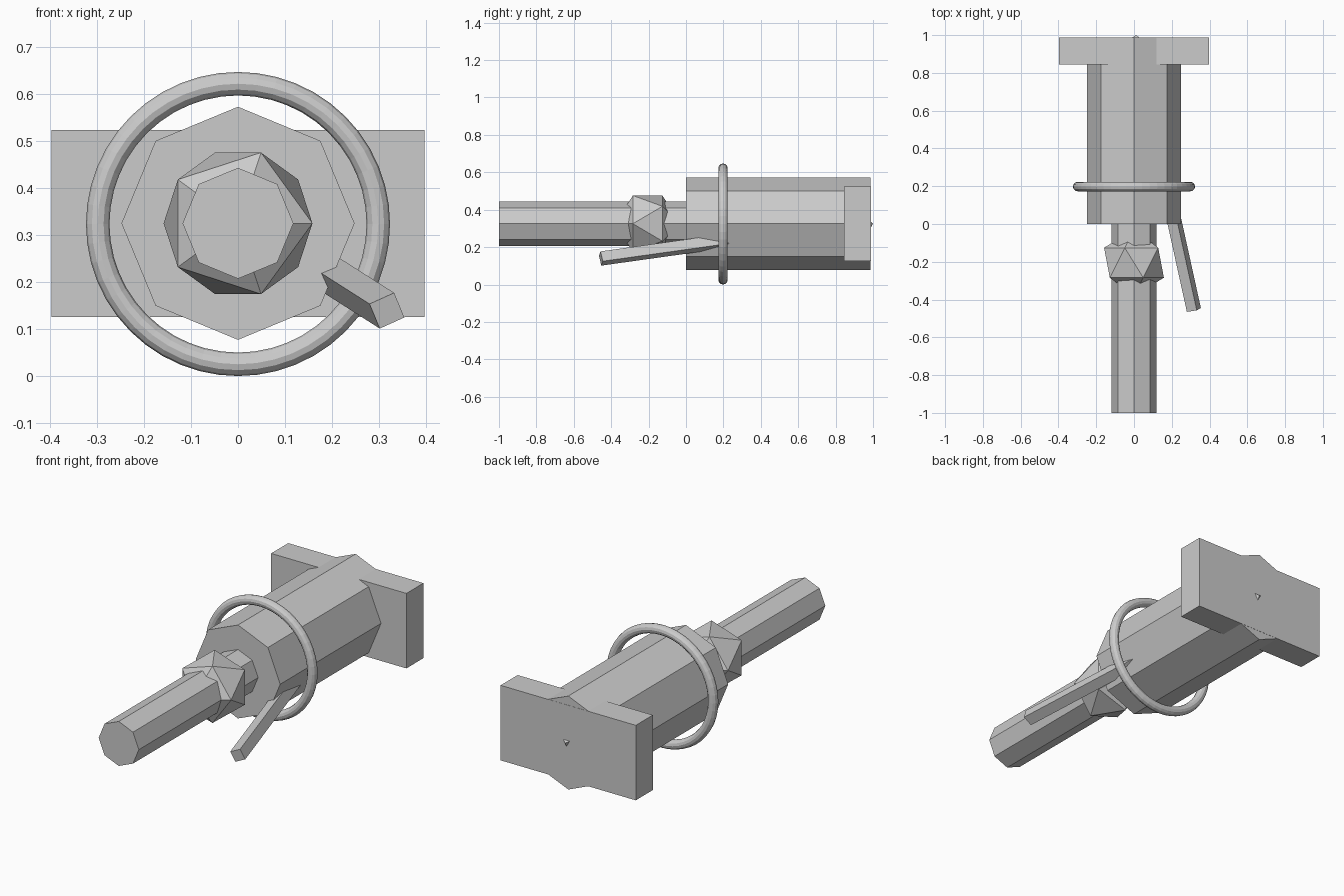
import bpy, bmesh, math
from mathutils import Matrix, Vector

if "Cube" in bpy.data.objects:
    bpy.data.objects.remove(bpy.data.objects["Cube"])

AXIS_Z = 0.325  # height of the long axis


def make(name, build, matrix):
    """Build a mesh with a bmesh operator and bake the matrix into it."""
    bm = bmesh.new()
    build(bm)
    bm.transform(matrix)
    bmesh.ops.recalc_face_normals(bm, faces=bm.faces)
    mesh = bpy.data.meshes.new(name)
    bm.to_mesh(mesh)
    bm.free()
    obj = bpy.data.objects.new(name, mesh)
    bpy.context.collection.objects.link(obj)
    return obj


def rod(name, radius, y0, y1, sides=8, tip=None, x=0):
    """Prism or cone lying along y."""
    m = Matrix.Translation((x, (y0 + y1) / 2, AXIS_Z)) @ Matrix.Rotation(-math.pi / 2, 4, 'X')
    return make(name, lambda bm: bmesh.ops.create_cone(
        bm, cap_ends=True, segments=sides, radius1=radius,
        radius2=radius if tip is None else tip, depth=y1 - y0), m)


def box(name, matrix, size):
    return make(name, lambda bm: bmesh.ops.create_cube(bm, size=1),
                matrix @ Matrix.Diagonal((*size, 1)))


# Octagonal barrel and thinner shaft
rod("barrel", 0.248, 0.0, 0.987)
rod("shaft", 0.118, -1.0, 0.02)

# End plate across the back
box("end_plate", Matrix.Translation((0, 0.9165, 0.325)), (0.794, 0.143, 0.398))

# Small point sticking out of the end plate
rod("back_point", 0.045, 0.975, 1.0, sides=3, tip=0.0, x=0.01)

# Faceted collar: icosahedron with its poles along y, one front vertex at +x
def icosahedron(bm):
    r = 0.177
    ring, h = r * 2 / math.sqrt(5), r / math.sqrt(5)
    bm.verts.new((0, -r, 0))
    bm.verts.new((0, r, 0))
    for i in range(10):
        a = math.radians(36 * i)
        bm.verts.new((ring * math.cos(a), -h if i % 2 == 0 else h, ring * math.sin(a)))
    bmesh.ops.convex_hull(bm, input=bm.verts[:])

make("collar", icosahedron, Matrix.Translation((0, -0.205, AXIS_Z)))

# Ring around the barrel
bpy.ops.mesh.primitive_torus_add(
    major_radius=0.2985, minor_radius=0.025, major_segments=48, minor_segments=12,
    location=(0, 0.198, 0.3235), rotation=(math.pi / 2, 0, 0))
bpy.context.object.name = "ring"

# Slanted square handle entering the lower right of the barrel
d = Vector((-0.22, 1, 0.14)).normalized()
u = Vector((0.924, 0, 0.383))
u = (u - d * u.dot(d)).normalized()
v = d.cross(u)
length = 0.76
center = Vector((0.317, -0.455, 0.139)) + d * length / 2
frame = Matrix.Translation(center) @ Matrix((u, d, -v)).transposed().to_4x4()
box("handle", frame, (0.058, length, 0.058))
